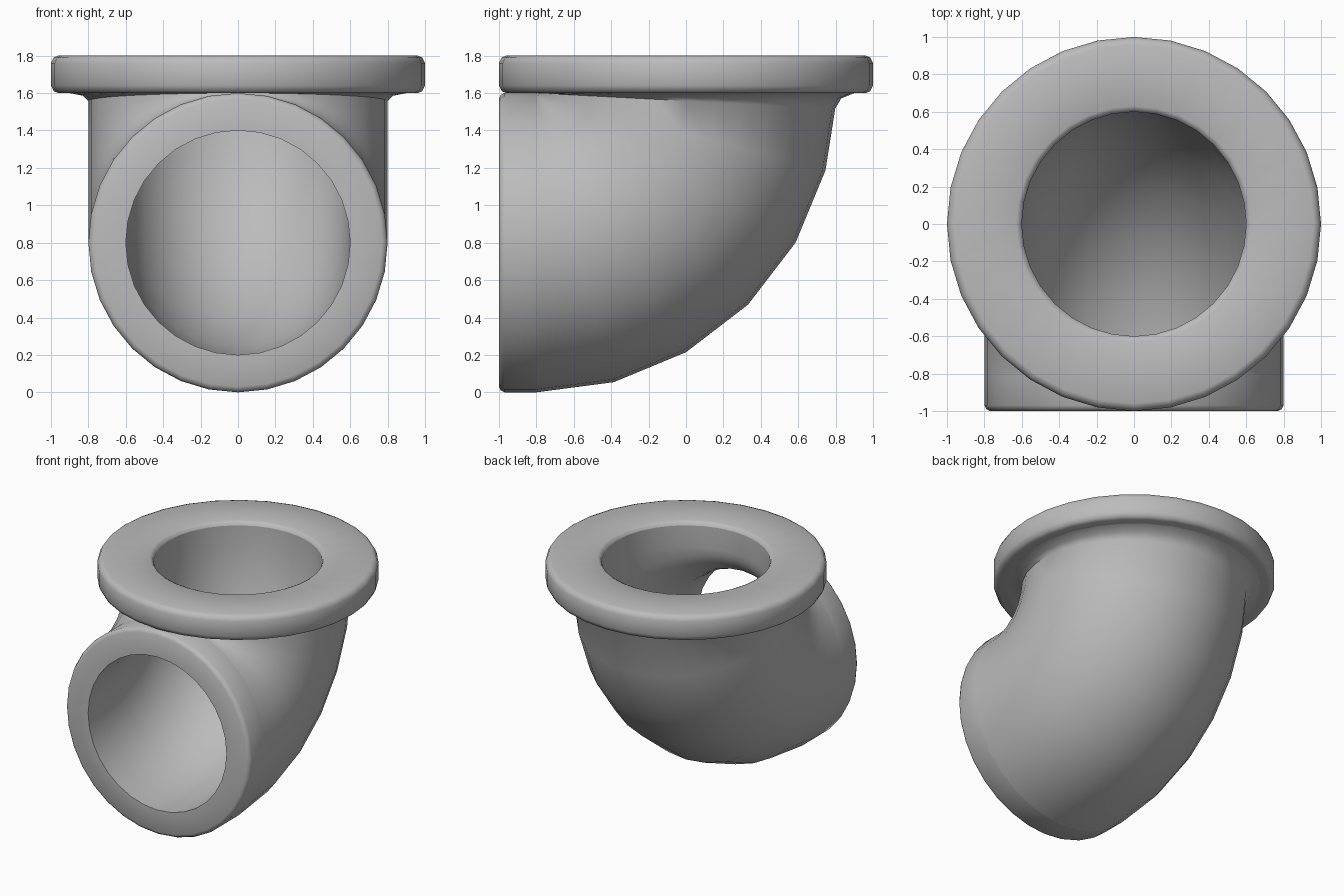
import bpy, bmesh
from math import sin, cos, pi, radians

if "Cube" in bpy.data.objects:
    bpy.data.objects.remove(bpy.data.objects["Cube"])

SIDES = 32
BEND = 0.8          # bend radius of the pipe centre line
PIVOT = (-0.8, 1.6)  # y and z of the bend axis

grey = bpy.data.materials.new("pipe grey")
grey.use_nodes = True
colour = (0.5, 0.5, 0.5, 1)
grey.diffuse_color = colour
grey.node_tree.nodes["Principled BSDF"].inputs["Base Color"].default_value = colour


def ring(bm, angle, shift, radius):
    """Circle across the pipe at a bend angle, shifted along the flow."""
    a = radians(angle)
    verts = []
    for i in range(SIDES):
        t = 2 * pi * i / SIDES
        reach = BEND - radius * sin(t)
        y = PIVOT[0] + reach * sin(a) + shift * cos(a)
        z = PIVOT[1] - reach * cos(a) + shift * sin(a)
        verts.append(bm.verts.new((radius * cos(t), y, z)))
    return verts


def loft(name, sections):
    """Skin a run of (angle, shift, radius) sections."""
    bm = bmesh.new()
    rings = [ring(bm, *s) for s in sections]
    for r0, r1 in zip(rings, rings[1:]):
        for i in range(SIDES):
            j = (i + 1) % SIDES
            bm.faces.new((r0[i], r1[i], r1[j], r0[j]))
    bmesh.ops.remove_doubles(bm, verts=bm.verts, dist=0.0005)
    mesh = bpy.data.meshes.new(name)
    bm.to_mesh(mesh)
    bm.free()
    mesh.materials.append(grey)
    obj = bpy.data.objects.new(name, mesh)
    bpy.context.collection.objects.link(obj)
    bpy.ops.object.select_all(action="DESELECT")
    obj.select_set(True)
    bpy.context.view_layer.objects.active = obj
    bpy.ops.object.shade_smooth_by_angle(angle=radians(50))
    return obj


BEND_STEPS = range(0, 90, 15)

# Curved outer wall, flaring into the flange
loft("elbow_wall", [(a, 0, 0.8) for a in BEND_STEPS]
     + [(87, 0, 0.8), (89, 0, 0.83), (90, 0, 0.9)])

# Round collar at the front opening
loft("front_collar", [(0, -0.2, 0.6), (0, -0.2, 0.77), (0, -0.19, 0.79),
                      (0, -0.17, 0.8), (0, 0, 0.8)])

# Wide flange at the top opening
loft("top_flange", [(90, 0, 0.78), (90, 0, 0.96), (90, 0.01, 0.985),
                    (90, 0.04, 1), (90, 0.16, 1), (90, 0.19, 0.985),
                    (90, 0.2, 0.96), (90, 0.2, 0.63), (90, 0.19, 0.61),
                    (90, 0.17, 0.6)])

# Inner wall, running from the flange back to the collar
loft("bore", [(90, 0.17, 0.6), (90, 0, 0.6)]
     + [(a, 0, 0.6) for a in reversed(BEND_STEPS)] + [(0, -0.2, 0.6)])
